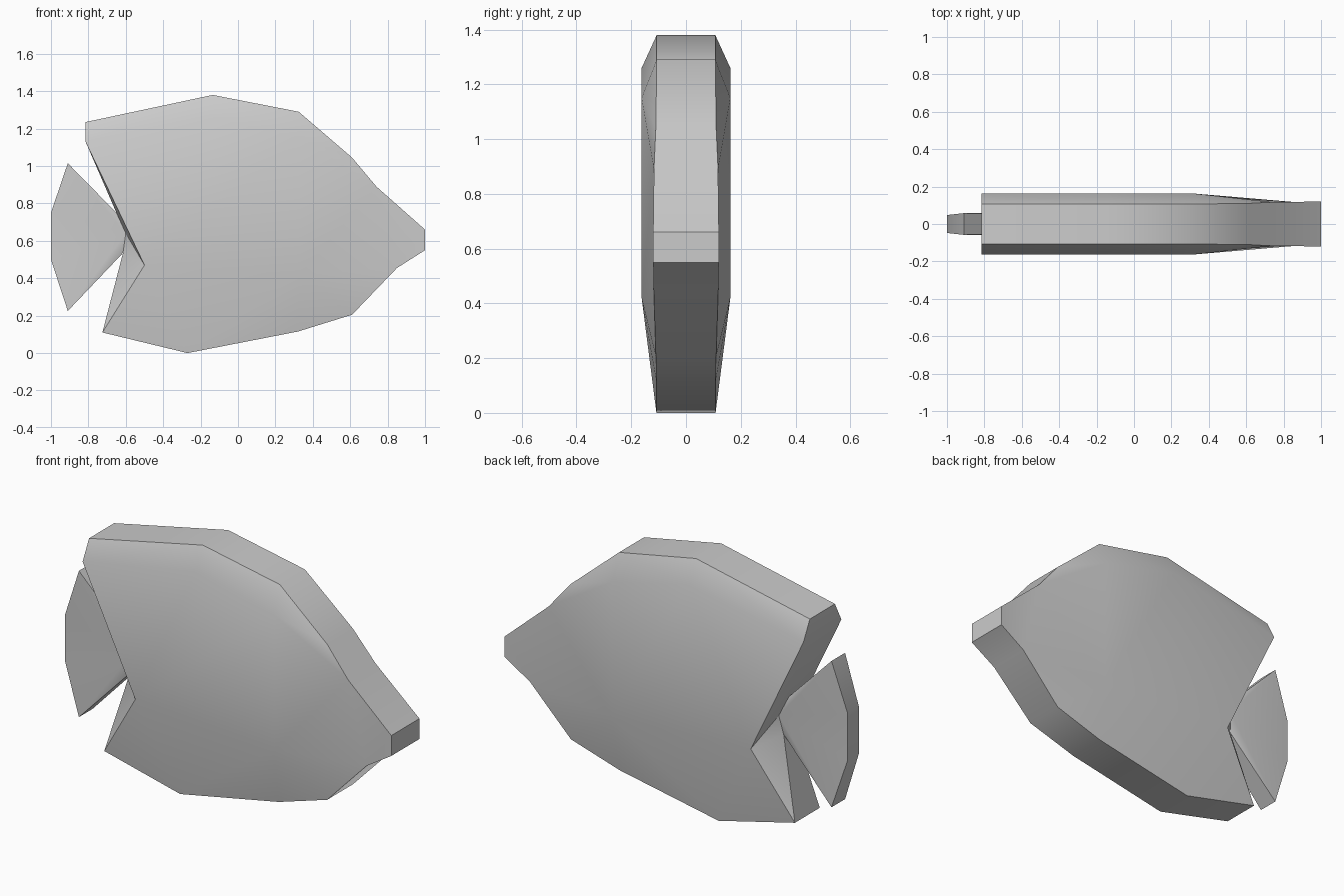
import bpy, bmesh

if "Cube" in bpy.data.objects:
    bpy.data.objects.remove(bpy.data.objects["Cube"])

# Silhouette, in order: name -> (x, z, half thickness)
outline = {
    "T0": (-.91, 1.015, .058), "T1": (-1, .75, .048), "T2": (-1, .5, .048), "T3": (-.91, .225, .058),
    "L": (-.615, .535, .045), "B0": (-.725, .11, .106), "B1": (-.27, 0, .108), "B2": (.32, .115, .108),
    "B3": (.61, .205, .11), "N0": (.85, .455, .118), "N1": (1, .55, .12), "N2": (1, .66, .12),
    "N3": (.74, .89, .117), "R3": (.61, 1.045, .11), "R2": (.325, 1.29, .107), "R1": (-.135, 1.38, .107),
    "R0": (-.815, 1.235, .107), "V": (-.815, 1.13, .162), "U": (-.65, .75, .05),
}
# Raised flank points and tail root
inner = {"P": (-.5, .47, .162), "A": (-.135, 1.26, .162), "D": (.33, 1.15, .162),
         "E": (.33, .42, .162), "C": (-.6, .64, .065)}

# Facets of one flank: tail fan, tail root, belly, head, back, plateau
side = ("U T0 C|T0 T1 C|T1 T2 C|T2 T3 C|T3 L C|L P C|U C P|U P V|"
        "L B0 P|B0 B1 P|B1 E P|B1 B2 E|B2 B3 E|B3 N0 E|"
        "N0 N1 N2 N3|E N0 N3 D|D N3 R3|D R3 R2|A D R2 R1|V A R1 R0|V P E D A")

bm = bmesh.new()
verts = {}
for s in (-1, 1):
    for name, (x, z, t) in (outline | inner).items():
        verts[name, s] = bm.verts.new((x, s * t, z))
    for f in side.split("|"):
        bm.faces.new([verts[n, s] for n in f.split()])

# Rim joining both flanks
names = list(outline)
for a, b in zip(names, names[1:] + names[:1]):
    bm.faces.new([verts[a, -1], verts[b, -1], verts[b, 1], verts[a, 1]])
bmesh.ops.recalc_face_normals(bm, faces=bm.faces)

mesh = bpy.data.meshes.new("fish_body")
bm.to_mesh(mesh)
bm.free()
fish = bpy.data.objects.new("fish_body", mesh)
bpy.context.collection.objects.link(fish)
bpy.context.view_layer.objects.active = fish
fish.select_set(True)
bpy.ops.object.shade_smooth_by_angle(angle=0.55)
